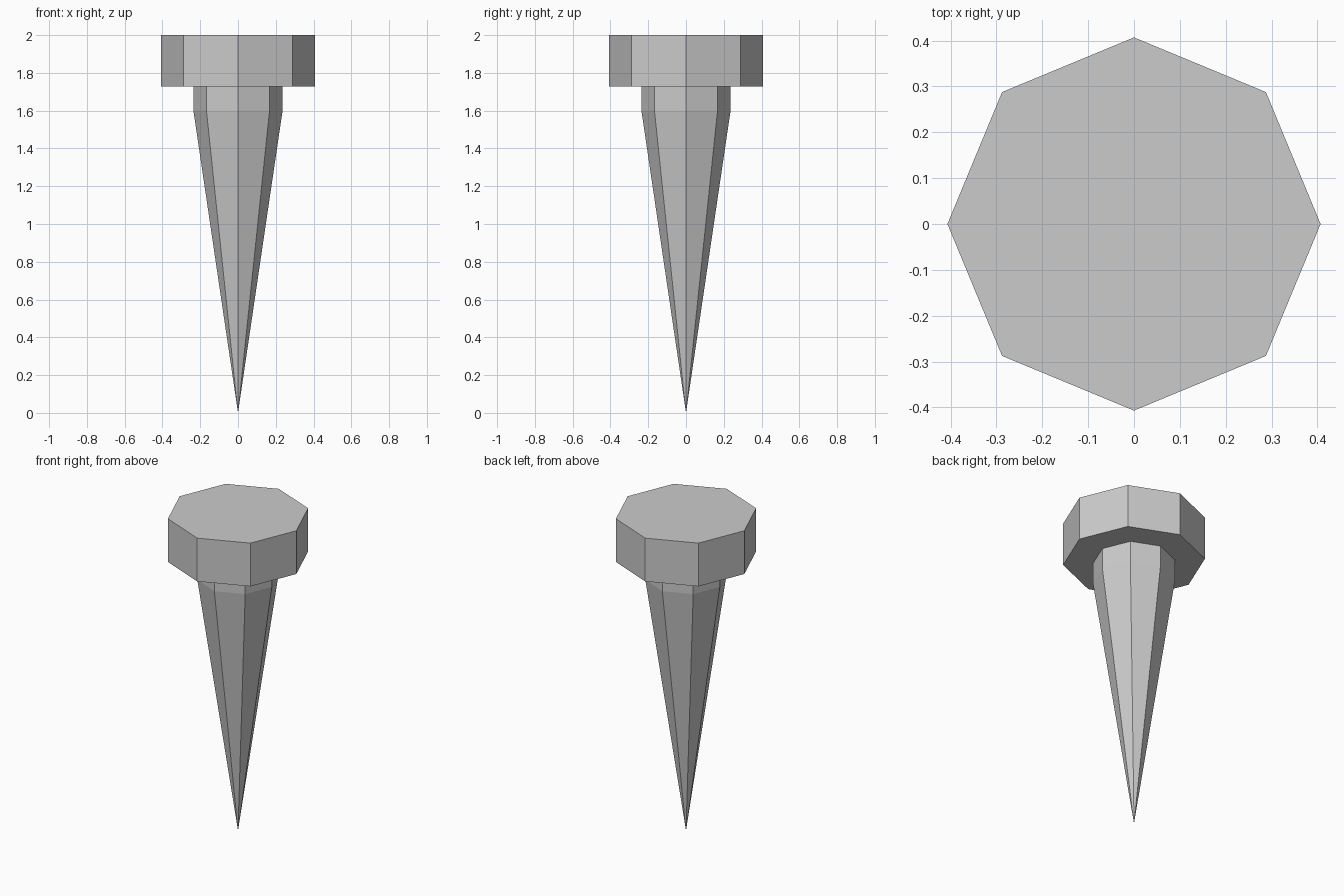
import bpy, bmesh
from math import cos, sin, tau

if "Cube" in bpy.data.objects:
    bpy.data.objects.remove(bpy.data.objects["Cube"])

SIDES = 8
# Profile (radius, z): shank shoulder, collar, underside of head, head rim
PROFILE = [(0.236, 1.6), (0.236, 1.727), (0.407, 1.727), (0.407, 2.0)]

bm = bmesh.new()
tip = bm.verts.new((0, 0, 0))
rings = [[bm.verts.new((r * cos(tau * i / SIDES), r * sin(tau * i / SIDES), z))
          for i in range(SIDES)] for r, z in PROFILE]

for i in range(SIDES):
    j = (i + 1) % SIDES
    # Tapered point
    bm.faces.new((tip, rings[0][j], rings[0][i]))
    # Collar, head underside and head sides
    for low, high in zip(rings, rings[1:]):
        bm.faces.new((low[i], low[j], high[j], high[i]))

# Flat top of the head
bm.faces.new(rings[-1])
bmesh.ops.recalc_face_normals(bm, faces=bm.faces)

mesh = bpy.data.meshes.new("spike")
bm.to_mesh(mesh)
bm.free()
bpy.context.collection.objects.link(bpy.data.objects.new("spike", mesh))
